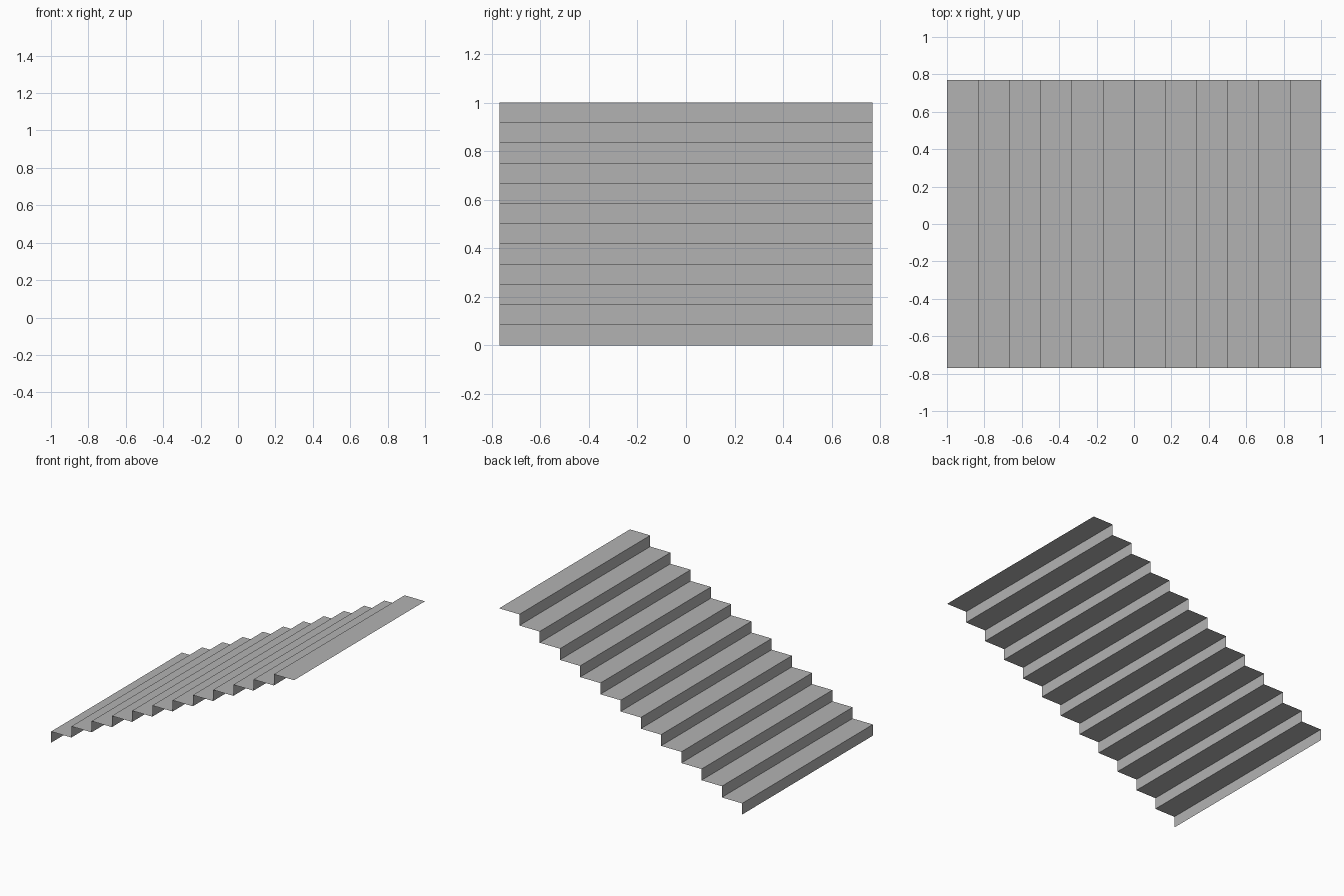
import bpy
import bmesh

if "Cube" in bpy.data.objects:
    bpy.data.objects.remove(bpy.data.objects["Cube"])

STEPS = 12
RUN = 2.0 / STEPS
RISE = 1.0 / STEPS
HALF_WIDTH = 0.769

# Zigzag side profile: a riser then a tread for each step, climbing towards +x
profile = [(-1.0, 0.0)]
for i in range(STEPS):
    x = -1.0 + i * RUN
    z = (i + 1) * RISE
    profile += [(x, z), (x + RUN, z)]

# Sweep the profile across the width as an open sheet
bm = bmesh.new()
near = [bm.verts.new((x, -HALF_WIDTH, z)) for x, z in profile]
far = [bm.verts.new((x, HALF_WIDTH, z)) for x, z in profile]
for i in range(len(profile) - 1):
    bm.faces.new((near[i], near[i + 1], far[i + 1], far[i]))

mesh = bpy.data.meshes.new("stair_steps")
bm.to_mesh(mesh)
bm.free()
stairs = bpy.data.objects.new("stair_steps", mesh)
bpy.context.collection.objects.link(stairs)

# Darker grey surface
grey = bpy.data.materials.new("dark_grey")
grey.diffuse_color = (0.45, 0.45, 0.45, 1.0)
grey.use_nodes = True
grey.node_tree.nodes["Principled BSDF"].inputs["Base Color"].default_value = grey.diffuse_color
mesh.materials.append(grey)
